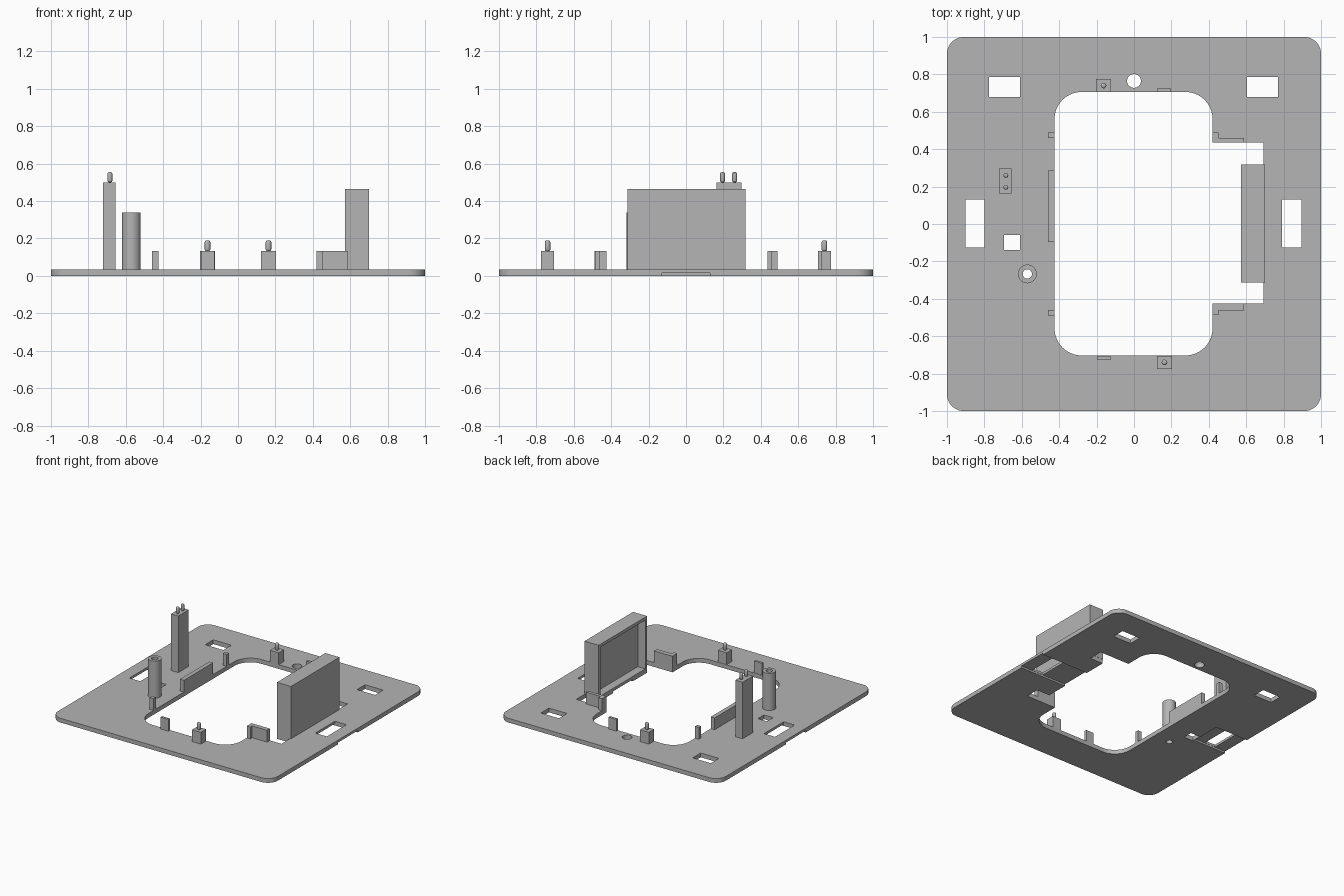
import bpy, bmesh, math

if "Cube" in bpy.data.objects:
    bpy.data.objects.remove(bpy.data.objects["Cube"])

grey = bpy.data.materials.new("mid_grey")
grey.diffuse_color = (0.46, 0.46, 0.46, 1)
grey.use_nodes = True
grey.node_tree.nodes["Principled BSDF"].inputs["Base Color"].default_value = grey.diffuse_color
TOP = 0.035   # top of the base plate


def prism(name, pts, z0, z1):
    """Extrude a counter-clockwise outline from z0 to z1."""
    bm = bmesh.new()
    lo = [bm.verts.new((x, y, z0)) for x, y in pts]
    hi = [bm.verts.new((x, y, z1)) for x, y in pts]
    bm.faces.new(lo[::-1])
    bm.faces.new(hi)
    n = len(pts)
    for i in range(n):
        j = (i + 1) % n
        bm.faces.new((lo[i], lo[j], hi[j], hi[i]))
    me = bpy.data.meshes.new(name)
    bm.to_mesh(me)
    bm.free()
    ob = bpy.data.objects.new(name, me)
    me.materials.append(grey)
    bpy.context.collection.objects.link(ob)
    return ob


def box(name, x0, x1, y0, y1, z0, z1):
    return prism(name, [(x0, y0), (x1, y0), (x1, y1), (x0, y1)], z0, z1)


def rounded(name, x0, x1, y0, y1, r, z0, z1, seg=10):
    pts = []
    corners = [(x1 - r, y1 - r), (x0 + r, y1 - r), (x0 + r, y0 + r), (x1 - r, y0 + r)]
    for k, (cx, cy) in enumerate(corners):
        for i in range(seg + 1):
            a = math.pi / 2 * (k + i / seg)
            pts.append((cx + r * math.cos(a), cy + r * math.sin(a)))
    return prism(name, pts, z0, z1)


def disc(name, x, y, r, z0, z1, seg=32):
    return prism(name, [(x + r * math.cos(2 * math.pi * i / seg),
                         y + r * math.sin(2 * math.pi * i / seg)) for i in range(seg)], z0, z1)


def activate(ob):
    bpy.ops.object.select_all(action='DESELECT')
    ob.select_set(True)
    bpy.context.view_layer.objects.active = ob


def smooth(ob):
    activate(ob)
    bpy.ops.object.shade_smooth_by_angle(angle=math.radians(30))


def cut(ob, cutters):
    for c in cutters:
        activate(ob)
        m = ob.modifiers.new("cut", 'BOOLEAN')
        m.operation, m.solver, m.object = 'DIFFERENCE', 'EXACT', c
        bpy.ops.object.modifier_apply(modifier=m.name)
        bpy.data.objects.remove(c)


def pin(name, x, y, r, z0, z1):
    """Locating pin with a rounded tip."""
    ob = disc(name, x, y, r, z0, z1, 16)
    m = ob.modifiers.new("tip", 'BEVEL')
    m.width, m.segments, m.limit_method, m.angle_limit = r * 0.7, 3, 'ANGLE', math.radians(40)
    activate(ob)
    bpy.ops.object.modifier_apply(modifier=m.name)
    smooth(ob)


# base plate with opening, slots, holes and underside channels
plate = rounded("base_plate", -1, 1, -1, 1, 0.09, 0, TOP)
A, B = -0.1, 0.1
cut(plate, [
    rounded("opening", -0.425, 0.42, -0.703, 0.706, 0.145, A, B),
    box("notch_mid", 0.3, 0.572, -0.42, 0.42, A, B),
    box("notch_back", 0.3, 0.692, 0.315, 0.435, A, B),
    box("notch_front", 0.3, 0.692, -0.425, -0.31, A, B),
    box("window_left", -0.775, -0.61, 0.68, 0.785, A, B),
    box("window_right", 0.605, 0.77, 0.68, 0.785, A, B),
    box("slot_left", -0.9, -0.8, -0.125, 0.13, A, B),
    box("slot_right", 0.79, 0.895, -0.125, 0.13, A, B),
    box("small_window", -0.695, -0.61, -0.14, -0.06, A, B),
    disc("round_hole", 0, 0.765, 0.037, A, B),
    disc("boss_hole", -0.57, -0.267, 0.025, A, B),
    box("channel_left", -1.1, -0.7, -0.127, 0.128, A, 0.015),
    box("channel_right", 0.5, 1.1, -0.127, 0.128, A, 0.015),
])
smooth(plate)

# tall hollow housing, open toward the plate opening
housing = box("housing", 0.572, 0.70, -0.312, 0.317, TOP, 0.465)
cut(housing, [box("housing_recess", 0.5, 0.64, -0.288, 0.293, TOP + 0.005, 0.44)])

# screw boss
boss = disc("screw_boss", -0.57, -0.267, 0.05, TOP, 0.34)
cut(boss, [disc("bore", -0.57, -0.267, 0.025, 0, 0.5)])
smooth(boss)

# tall post with two pins
box("tall_post", -0.722, -0.656, 0.162, 0.297, TOP, 0.5)
for y in (0.196, 0.26):
    pin("post_pin", -0.685, y, 0.013, 0.5, 0.555)

# pin blocks and small tabs, mirrored by a half turn
for s, side in ((1, "back"), (-1, "front")):
    xs = sorted((-0.204 * s, -0.124 * s))
    ys = sorted((0.706 * s, 0.774 * s))
    box(side + "_pin_block", *xs, *ys, TOP, 0.132)
    pin(side + "_pin", -0.163 * s, 0.74 * s, 0.015, 0.132, 0.19)
    xs = sorted((0.125 * s, 0.195 * s))
    ys = sorted((0.706 * s, 0.726 * s))
    box(side + "_tab", *xs, *ys, TOP, 0.132)

    # left rim tabs
    ys = sorted((0.46 * s, 0.49 * s))
    box(side + "_left_tab", -0.46, -0.425, *ys, TOP, 0.132)

    # L-shaped brackets beside the notch
    y0, y1, y2 = (0.435, 0.461, 0.49) if s > 0 else (-0.425, -0.462, -0.486)
    pts = [(0.42, y0), (0.588, y0), (0.588, y1), (0.453, y1), (0.453, y2), (0.42, y2)]
    prism(side + "_bracket", pts if s > 0 else pts[::-1], TOP, 0.132)

# long rim wall on the left
box("left_rim_wall", -0.46, -0.425, -0.095, 0.285, TOP, 0.132)
